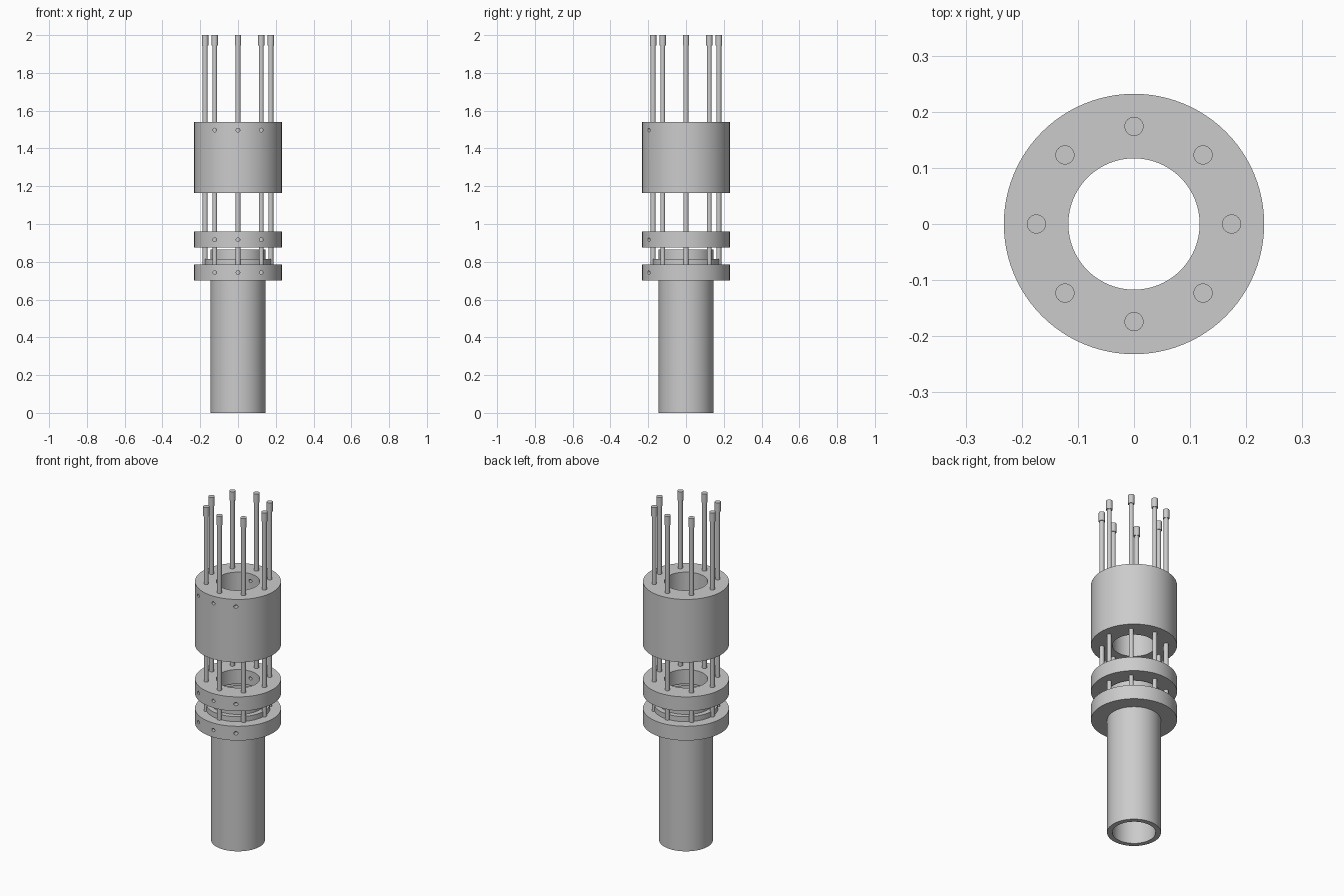
import bpy
import bmesh
import math
from mathutils import Matrix, Vector

cube = bpy.data.objects.get("Cube")
if cube:
    bpy.data.objects.remove(cube, do_unlink=True)

# One bare metal colour
metal = bpy.data.materials.new("grey metal")
metal.use_nodes = True
GREY = (0.6, 0.6, 0.6, 1)
metal.diffuse_color = GREY
metal.node_tree.nodes["Principled BSDF"].inputs["Base Color"].default_value = GREY

BORE, TUBE, FLANGE, DISC = 0.117, 0.145, 0.174, 0.232
ROD_CIRCLE = 0.174
OFFSET = ROD_CIRCLE * math.sin(math.pi / 4)


def finish(name, bm):
    bmesh.ops.recalc_face_normals(bm, faces=bm.faces)
    mesh = bpy.data.meshes.new(name)
    bm.to_mesh(mesh)
    bm.free()
    mesh.materials.append(metal)
    obj = bpy.data.objects.new(name, mesh)
    bpy.context.collection.objects.link(obj)
    return obj


def smooth(obj):
    bpy.ops.object.select_all(action="DESELECT")
    obj.select_set(True)
    bpy.context.view_layer.objects.active = obj
    bpy.ops.object.shade_smooth_by_angle(angle=math.radians(30))


def lathe(name, profile, closed=True, segments=96):
    """Spin an (r, z) outline about the z axis."""
    bm = bmesh.new()
    verts = [bm.verts.new((r, 0, z)) for r, z in profile]
    edges = [bm.edges.new(pair) for pair in zip(verts, verts[1:])]
    if closed:
        edges.append(bm.edges.new((verts[-1], verts[0])))
    bmesh.ops.spin(bm, geom=verts + edges, axis=(0, 0, 1), cent=(0, 0, 0),
                   steps=segments, angle=math.tau)
    bmesh.ops.remove_doubles(bm, verts=bm.verts, dist=0.0001)
    return finish(name, bm)


def drill(bm, start, end, radius=0.01):
    """Add a cylinder running between two points."""
    a, b = Vector(start), Vector(end)
    turn = (b - a).to_track_quat("Z", "Y").to_matrix().to_4x4()
    bmesh.ops.create_cone(bm, cap_ends=True, segments=16, radius1=radius,
                          radius2=radius, depth=(b - a).length,
                          matrix=Matrix.Translation((a + b) / 2) @ turn)


def clamp_ring(name, bottom, top, hole_z):
    """Bored ring with set-screw holes in its front and in its bore."""
    ring = lathe(name, [(BORE, bottom), (DISC, bottom), (DISC, top), (BORE, top)])
    bm = bmesh.new()
    for x, y in ((-OFFSET, -OFFSET), (0, -ROD_CIRCLE), (OFFSET, -OFFSET)):
        drill(bm, (x, -0.3, hole_z), (x, y, hole_z))
    drill(bm, (0, 0.05, hole_z), (0, ROD_CIRCLE, hole_z))
    drill(bm, (-0.05, 0, hole_z), (-ROD_CIRCLE, 0, hole_z))
    cutter = finish(name + "_drill", bm)
    cut = ring.modifiers.new("screw holes", "BOOLEAN")
    cut.operation = "DIFFERENCE"
    cut.solver = "EXACT"
    cut.object = cutter
    bpy.ops.object.select_all(action="DESELECT")
    ring.select_set(True)
    bpy.context.view_layer.objects.active = ring
    bpy.ops.object.modifier_apply(modifier=cut.name)
    bpy.data.objects.remove(cutter, do_unlink=True)
    smooth(ring)


# Main tube with its locating flange
smooth(lathe("main_tube", [(BORE, 0), (TUBE, 0), (TUBE, 0.7), (TUBE, 0.815),
                           (TUBE, 0.865), (BORE, 0.865)]))
smooth(lathe("tube_flange", [(TUBE - 0.01, 0.75), (FLANGE, 0.75),
                             (FLANGE, 0.815), (TUBE - 0.01, 0.815)]))

# Clamp rings and upper block
clamp_ring("lower_ring", 0.7, 0.785, 0.743)
clamp_ring("middle_ring", 0.875, 0.96, 0.917)
clamp_ring("upper_block", 1.165, 1.54, 1.497)

# Eight rods with thicker tips
for i in range(8):
    rod = lathe(f"rod_{i + 1}", [(0, 0.72), (0.013, 0.72), (0.013, 1.945),
                                 (0.017, 1.945), (0.017, 2), (0, 2)],
                closed=False, segments=24)
    angle = i * math.tau / 8
    rod.location = (ROD_CIRCLE * math.cos(angle), ROD_CIRCLE * math.sin(angle), 0)
    smooth(rod)
